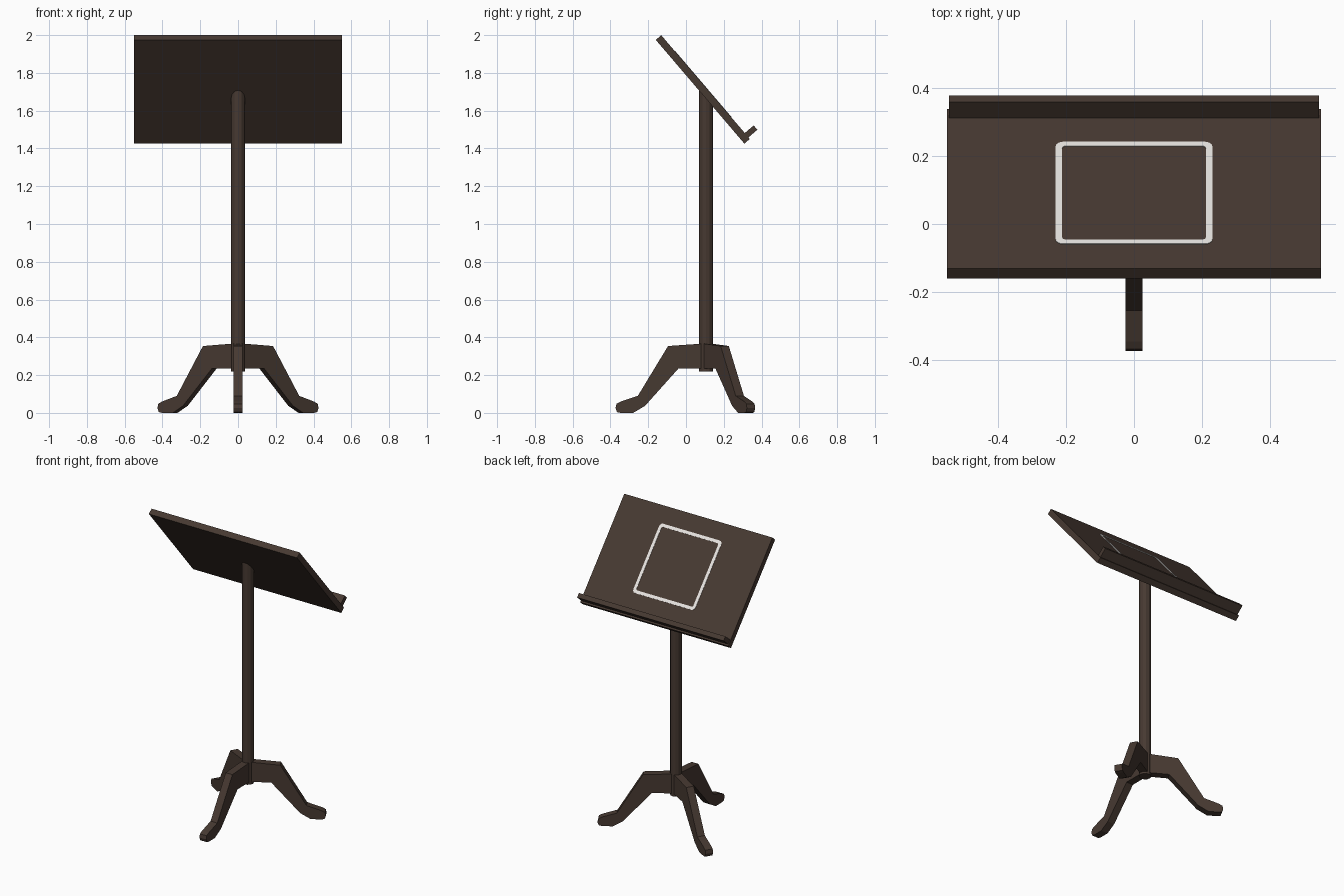
import bpy, bmesh, math
from mathutils import Vector, Matrix

if "Cube" in bpy.data.objects:
    bpy.data.objects.remove(bpy.data.objects["Cube"])

def material(name, rgb):
    m = bpy.data.materials.new(name)
    m.diffuse_color = (*rgb, 1)
    m.use_nodes = True
    m.node_tree.nodes["Principled BSDF"].inputs["Base Color"].default_value = m.diffuse_color
    return m

WOOD = material("dark wood", (0.062, 0.041, 0.031))
WHITE = material("white inlay", (0.80, 0.78, 0.75))

def finish(name, bm, mat, matrix=None):
    if matrix:
        bm.transform(matrix)
    bmesh.ops.recalc_face_normals(bm, faces=bm.faces)
    me = bpy.data.meshes.new(name)
    bm.to_mesh(me)
    bm.free()
    me.materials.append(mat)
    ob = bpy.data.objects.new(name, me)
    bpy.context.collection.objects.link(ob)
    return ob

def box(name, size, centre, matrix):
    bm = bmesh.new()
    bmesh.ops.create_cube(bm, size=1)
    bm.transform(Matrix.Translation(centre) @ Matrix.Diagonal((*size, 1)))
    return finish(name, bm, WOOD, matrix)

COLUMN_Y = 0.105
TILT = math.radians(49.5)
LENGTH, THICK = 0.722, 0.038

# Desk frame: local x = across, y = down the slope, z = out of the reading face
DESK = Matrix.Translation((0, 0.089, 1.7125)) @ Matrix.Rotation(-TILT, 4, 'X')

# Sloping board and the book ledge along its lower edge
box("desk_board", (1.1, LENGTH, THICK), (0, 0, 0), DESK)
box("book_ledge", (1.088, 0.03, 0.066), (0, LENGTH / 2 - 0.026, THICK / 2 + 0.029), DESK)

# Thin white outline inlaid on the reading face
def rounded_square(half, r, z):
    pts = []
    for k in range(4):
        cx, cy = [(1, 1), (-1, 1), (-1, -1), (1, -1)][k]
        for i in range(4):
            a = math.radians(90 * k + 30 * i)
            pts.append((cx * (half - r) + r * math.cos(a),
                        cy * (half - r) + r * math.sin(a), z))
    return pts

bm = bmesh.new()
rings = [[bm.verts.new(p) for p in rounded_square(h, r, z)]
         for h, r, z in ((0.231, 0.022, 0), (0.231, 0.022, 0.003),
                         (0.211, 0.008, 0.003), (0.211, 0.008, 0))]
n = len(rings[0])
for a, b in zip(rings, rings[1:] + rings[:1]):
    for i in range(n):
        j = (i + 1) % n
        bm.faces.new((a[i], a[j], b[j], b[i]))
finish("page_outline", bm, WHITE, DESK @ Matrix.Translation((0, -0.02, THICK / 2 - 0.001)))

# Column, its top cut on the slope inside the board
bm = bmesh.new()
bmesh.ops.create_cone(bm, cap_ends=True, segments=12, radius1=0.037, radius2=0.037, depth=1)
for v in bm.verts:
    v.co.y += COLUMN_Y
    v.co.z = 0.22 if v.co.z < 0 else 1.7125 - (v.co.y - 0.089) * math.tan(TILT)
finish("column", bm, WOOD)

# Three cabriole legs: (distance from column axis, height)
PROFILE = [(0, 0.368), (0.20, 0.354), (0.36, 0.09), (0.45, 0.06), (0.473, 0.048),
           (0.478, 0.025), (0.47, 0.004), (0.45, 0), (0.385, 0), (0.322, 0.037),
           (0.145, 0.235), (0, 0.235)]
for name, angle in (("front_leg", -90), ("right_leg", 30), ("left_leg", 150)):
    bm = bmesh.new()
    face = bm.faces.new([bm.verts.new((r, -0.025, z)) for r, z in PROFILE])
    ext = bmesh.ops.extrude_face_region(bm, geom=[face])
    bmesh.ops.translate(bm, vec=Vector((0, 0.05, 0)),
                        verts=[e for e in ext["geom"] if isinstance(e, bmesh.types.BMVert)])
    finish(name, bm, WOOD,
           Matrix.Translation((0, COLUMN_Y, 0)) @ Matrix.Rotation(math.radians(angle), 4, 'Z'))
